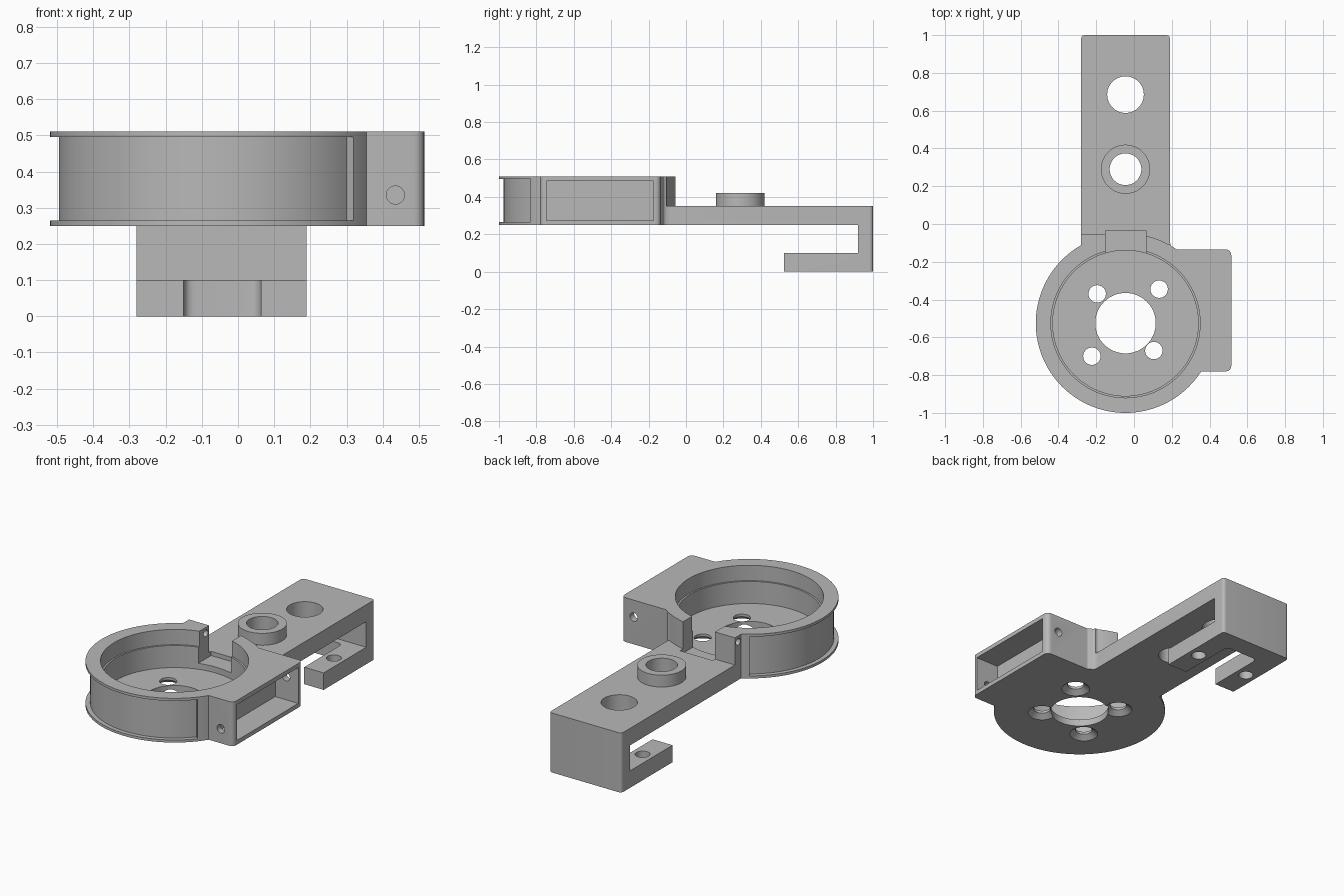
import bpy, bmesh, math
from mathutils import Vector, Matrix

if "Cube" in bpy.data.objects:
    bpy.data.objects.remove(bpy.data.objects["Cube"])

grey = bpy.data.materials.new("plain_grey")
grey.use_nodes = True
grey.diffuse_color = (0.48, 0.48, 0.48, 1)
grey.node_tree.nodes["Principled BSDF"].inputs["Base Color"].default_value = grey.diffuse_color

CX, CY = -0.045, -0.525      # cup centre


def make(name, bm):
    bmesh.ops.recalc_face_normals(bm, faces=bm.faces[:])
    mesh = bpy.data.meshes.new(name)
    bm.to_mesh(mesh)
    bm.free()
    ob = bpy.data.objects.new(name, mesh)
    bpy.context.scene.collection.objects.link(ob)
    return ob


def prism(name, corners, z0, z1):
    """Extrude an outline; a corner (x, y, r) is rounded by r."""
    pts = []
    for i, c in enumerate(corners):
        p = Vector(c[:2])
        if len(c) < 3:
            pts.append(p)
            continue
        a = p + (Vector(corners[i - 1][:2]) - p).normalized() * c[2]
        b = p + (Vector(corners[(i + 1) % len(corners)][:2]) - p).normalized() * c[2]
        for k in range(7):
            t = k / 6
            w = 0.83 * 2 * t * (1 - t)       # close to a circular arc
            pts.append((a * (1 - t) ** 2 + p * w + b * t * t) / ((1 - t) ** 2 + w + t * t))
    bm = bmesh.new()
    face = bm.faces.new([bm.verts.new((p.x, p.y, z0)) for p in pts])
    new = bmesh.ops.extrude_face_region(bm, geom=[face])["geom"]
    bmesh.ops.translate(bm, vec=(0, 0, z1 - z0),
                        verts=[v for v in new if isinstance(v, bmesh.types.BMVert)])
    return make(name, bm)


def box(name, x0, x1, y0, y1, z0, z1):
    return prism(name, [(x0, y0), (x1, y0), (x1, y1), (x0, y1)], z0, z1)


def cyl(name, centre, r, depth, axis="Z", r2=None, seg=48):
    """Cylinder or cone starting at centre and running along the axis."""
    rot = {"Z": Matrix(), "X": Matrix.Rotation(math.pi / 2, 4, "Y"),
           "Y": Matrix.Rotation(-math.pi / 2, 4, "X")}[axis]
    bm = bmesh.new()
    bmesh.ops.create_cone(bm, cap_ends=True, segments=seg, radius1=r,
                          radius2=r if r2 is None else r2, depth=depth,
                          matrix=Matrix.Translation(centre) @ rot @ Matrix.Translation((0, 0, depth / 2)))
    return make(name, bm)


def combine(ob, other, op="DIFFERENCE"):
    mod = ob.modifiers.new("bool", "BOOLEAN")
    mod.operation, mod.solver, mod.object = op, "EXACT", other
    bpy.context.view_layer.objects.active = ob
    bpy.ops.object.modifier_apply(modifier=mod.name)
    bpy.data.objects.remove(other)


def finish(ob):
    ob.data.materials.clear()
    ob.data.materials.append(grey)
    bpy.ops.object.select_all(action="DESELECT")
    ob.select_set(True)
    bpy.context.view_layer.objects.active = ob
    bpy.ops.object.shade_smooth_by_angle(angle=math.radians(25))


# Round cup with a groove around the outside between two flanges
body = cyl("bracket_body", (CX, CY, 0.25), 0.475, 0.26, seg=128)
angles = [math.radians(125 + 195 * i / 80) for i in range(81)]
sector = [(CX + 0.45 * math.cos(a), CY + 0.45 * math.sin(a)) for a in angles]
sector += [(CX + 0.52 * math.cos(a), CY + 0.52 * math.sin(a)) for a in reversed(angles)]
combine(body, prism("groove", sector, 0.265, 0.495))

# Side box with rounded outer corners, and its fillet towards the arm
side = prism("side_box", [(0.0, -0.78), (0.515, -0.78, 0.03), (0.515, -0.135, 0.03),
                          (0.19, -0.135, 0.05), (0.19, -0.105 + 0.02), (0.19, -0.08),
                          (0.18, -0.08), (0.18, -0.3), (0.0, -0.3)][:3]
             + [(0.19, -0.135, 0.045), (0.19, -0.085), (0.14, -0.085), (0.14, -0.3), (0.0, -0.3)],
             0.25, 0.51)
combine(side, box("fillet_trim", 0.1, 0.25, -0.105, 0, 0.35, 0.6))
combine(body, side, "UNION")

# Wall tabs on either side of the cable notch
combine(body, box("left_tab", -0.28, -0.15, -0.3, -0.055, 0.25, 0.51), "UNION")
combine(body, box("right_tab", 0.06, 0.19, -0.3, -0.105, 0.25, 0.51), "UNION")

# Arm with a hooked, forked end
arm = prism("arm", [(-0.28, -0.2), (0.19, -0.2), (0.19, 1, 0.02), (-0.28, 1, 0.02)], 0, 0.35)
combine(arm, box("under_arm", -1, 1, -1, 0.525, -0.1, 0.25))
combine(arm, box("hook_gap", -1, 1, 0.4, 0.92, 0.1, 0.25))
combine(arm, prism("fork_slot", [(-0.15, 0.4), (0.063, 0.4), (0.063, 0.88, 0.03),
                                 (-0.15, 0.88, 0.03)], -0.1, 0.15))
for x in (-0.215, 0.127):
    combine(arm, cyl("fork_hole", (x, 0.71, -0.1), 0.04, 0.25))
combine(arm, cyl("arm_hole", (CX, 0.685, 0.2), 0.097, 0.3))
combine(arm, cyl("collar_hole", (CX, 0.29, 0.2), 0.084, 0.3))
combine(body, arm, "UNION")

# Stepped cup interior and cable notch
combine(body, cyl("cavity", (CX, CY, 0.29), 0.385, 0.4, seg=128))
combine(body, cyl("cavity_step", (CX, CY, 0.42), 0.395, 0.3, seg=128))
combine(body, box("notch", -0.15, 0.063, -0.3, -0.035, 0.325, 0.6))

# Floor holes: large centre hole and four countersunk screw holes
combine(body, cyl("centre_hole", (CX, CY, 0.2), 0.16, 0.2, seg=64))
for x, y in ((-0.195, -0.37), (0.133, -0.345), (0.105, -0.67), (-0.223, -0.70)):
    combine(body, cyl("screw_hole", (x, y, 0.2), 0.046, 0.2))
    combine(body, cyl("countersink", (x, y, 0.24), 0.09, 0.035, r2=0.046))

# Side box pocket and the small pin holes
combine(body, box("pocket", 0.365, 0.7, -0.745, -0.175, 0.275, 0.485))
combine(body, cyl("front_pin_hole", (0.435, -0.85, 0.335), 0.025, 0.2, "Y"))
combine(body, cyl("back_pin_hole", (0.435, -0.25, 0.41), 0.025, 0.2, "Y"))
combine(body, cyl("tab_pin_hole", (-0.35, -0.085, 0.475), 0.02, 0.25, "X"))
finish(body)

# Raised collar on the arm
collar = cyl("collar", (CX, 0.29, 0.345), 0.13, 0.075, seg=64)
combine(collar, cyl("collar_bore", (CX, 0.29, 0.3), 0.084, 0.2))
finish(collar)
